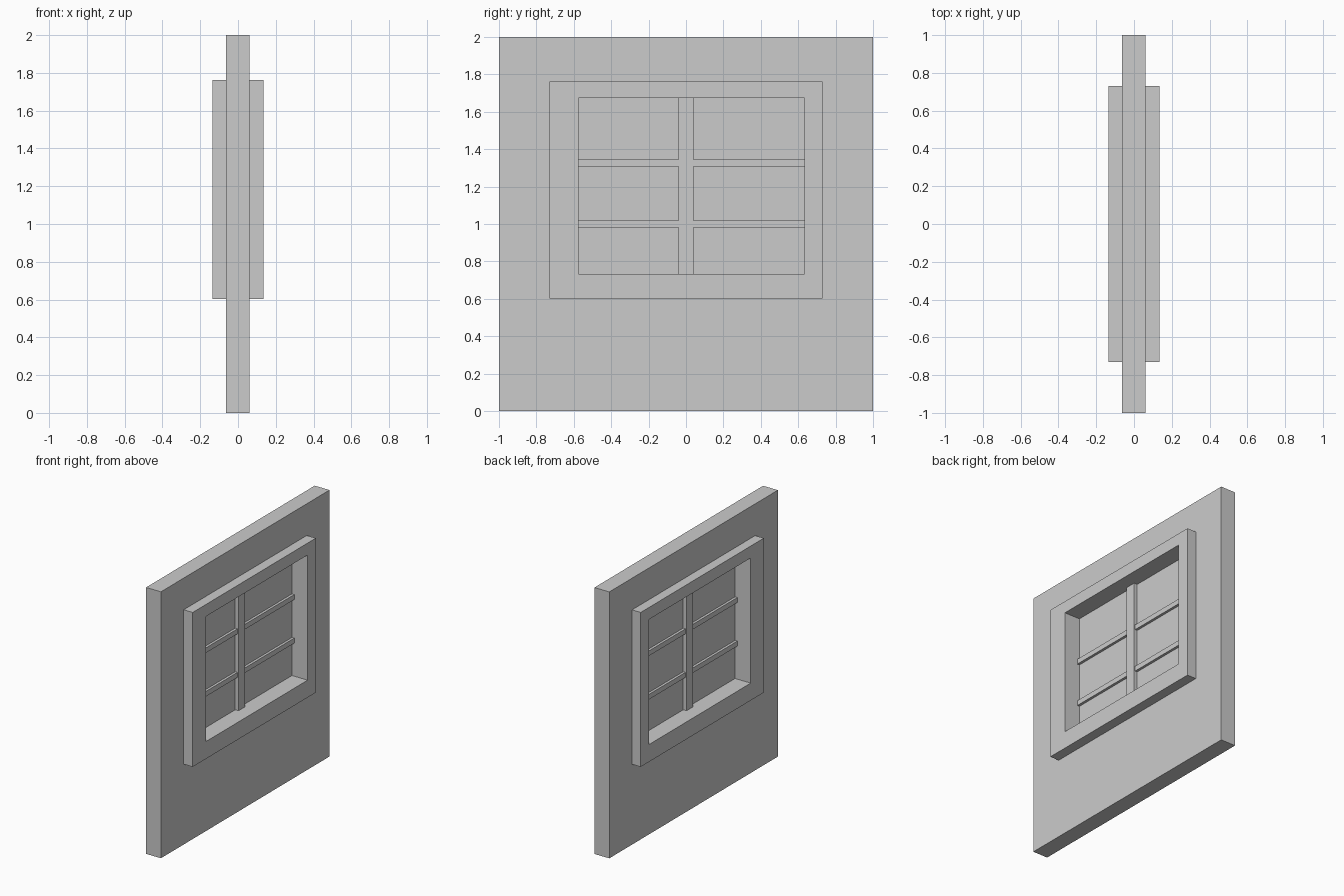
import bpy, bmesh

if "Cube" in bpy.data.objects:
    bpy.data.objects.remove(bpy.data.objects["Cube"])


def add_object(name, bm):
    bmesh.ops.recalc_face_normals(bm, faces=bm.faces[:])
    mesh = bpy.data.meshes.new(name)
    bm.to_mesh(mesh)
    bm.free()
    obj = bpy.data.objects.new(name, mesh)
    bpy.context.collection.objects.link(obj)
    return obj


def box(name, x, y, z):
    """Box from (min, max) ranges."""
    bm = bmesh.new()
    bmesh.ops.create_cube(bm, size=1)
    for v in bm.verts:
        v.co = [r[0] if c < 0 else r[1] for c, r in zip(v.co, (x, y, z))]
    return add_object(name, bm)


def ring(name, x, outer, inner):
    """Rectangular slab with a rectangular hole; rects are (y0, y1, z0, z1)."""
    bm = bmesh.new()

    def loop(px, rect):
        y0, y1, z0, z1 = rect
        return [bm.verts.new((px, y, z))
                for y, z in ((y0, z0), (y1, z0), (y1, z1), (y0, z1))]

    loops = [loop(x[0], outer), loop(x[1], outer),
             loop(x[1], inner), loop(x[0], inner)]
    for a, b in zip(loops, loops[1:] + loops[:1]):
        for i in range(4):
            j = (i + 1) % 4
            bm.faces.new((a[i], a[j], b[j], b[i]))
    return add_object(name, bm)


OPENING = (-0.575, 0.633, 0.733, 1.672)
MULLION = (-0.04, 0.04)

# Wall panel, its hole hidden behind the window frame
ring("wall", (-0.063, 0.06), (-1, 1, 0, 2), (-0.65, 0.68, 0.67, 1.715))

# Window frame standing proud on both sides
ring("window_frame", (-0.135, 0.135), (-0.73, 0.73, 0.603, 1.762), OPENING)

# Thin pane at mid depth
box("window_pane", (-0.005, 0.005), OPENING[:2], OPENING[2:])

# Central upright and the two rows of glazing bars
box("mullion", (-0.032, 0.032), MULLION, OPENING[2:])
for row, z in (("lower", 1.0), ("upper", 1.327)):
    for side, y in (("left", (OPENING[0], MULLION[0])),
                    ("right", (MULLION[1], OPENING[1]))):
        box(f"glazing_bar_{row}_{side}", (-0.024, 0.024), y, (z - 0.019, z + 0.019))
